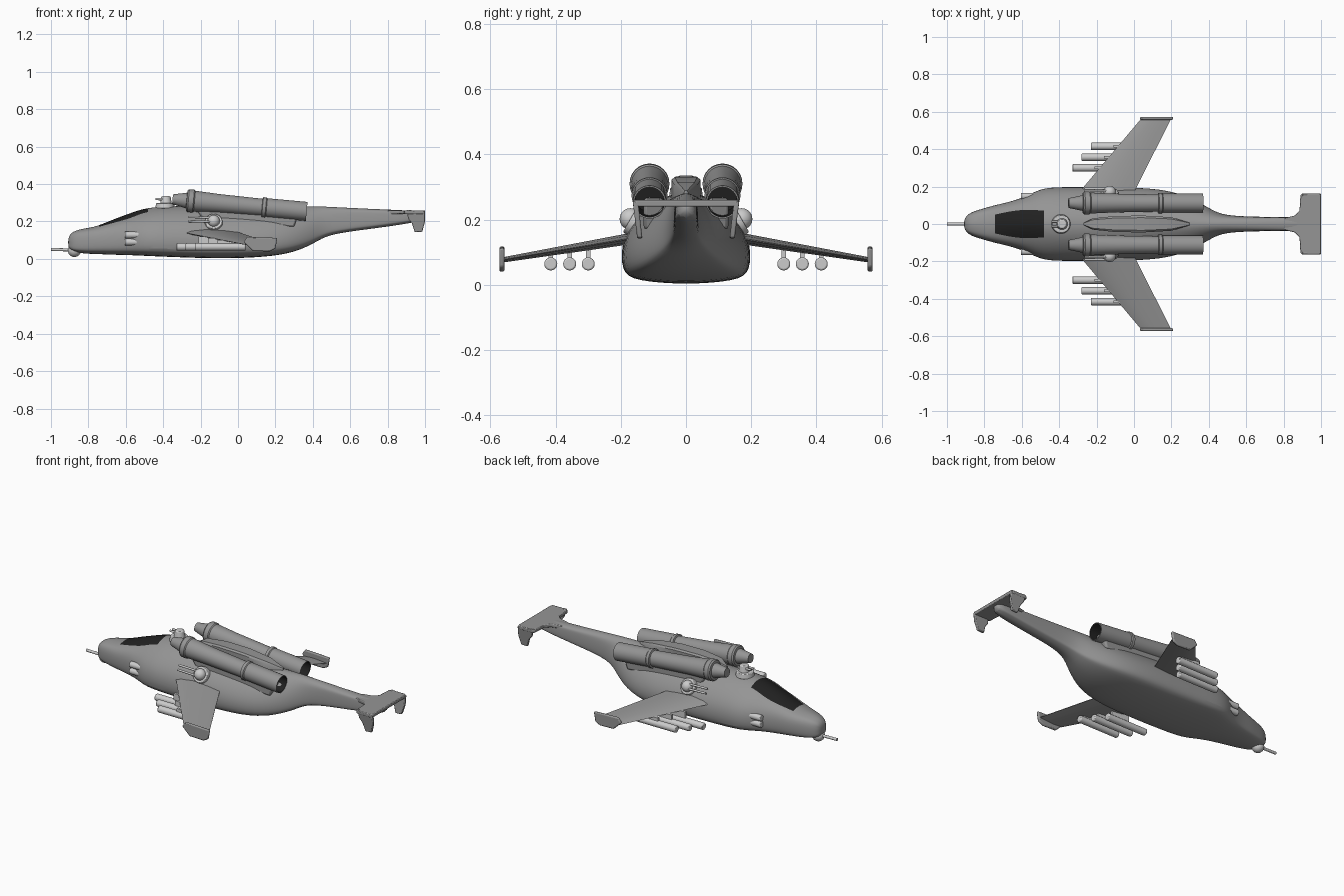
import bpy, bmesh, math
from mathutils import Vector, Matrix

if "Cube" in bpy.data.objects:
    bpy.data.objects.remove(bpy.data.objects["Cube"])

dark = bpy.data.materials.new("dark_glass")
dark.diffuse_color = (0.015, 0.015, 0.015, 1)
dark.use_nodes = True
dark.node_tree.nodes["Principled BSDF"].inputs["Base Color"].default_value = dark.diffuse_color
grey = bpy.data.materials.new("hull_grey")
grey.diffuse_color = (0.3, 0.3, 0.3, 1)
grey.use_nodes = True
grey.node_tree.nodes["Principled BSDF"].inputs["Base Color"].default_value = grey.diffuse_color


def finish(name, bm, bevel=0, subsurf=0, mats=(), angle=35):
    bmesh.ops.recalc_face_normals(bm, faces=bm.faces)
    me = bpy.data.meshes.new(name)
    bm.to_mesh(me)
    bm.free()
    ob = bpy.data.objects.new(name, me)
    bpy.context.collection.objects.link(ob)
    for m in mats:
        me.materials.append(m)
    if bevel:
        mod = ob.modifiers.new("bevel", 'BEVEL')
        mod.width, mod.segments = bevel, 2
    if subsurf:
        mod = ob.modifiers.new("smooth", 'SUBSURF')
        mod.levels = mod.render_levels = subsurf
    bpy.ops.object.select_all(action='DESELECT')
    bpy.context.view_layer.objects.active = ob
    ob.select_set(True)
    bpy.ops.object.shade_smooth_by_angle(angle=math.radians(angle))
    return ob


def loft(name, rings, dark_face=None, **kw):
    bm = bmesh.new()
    vs = [[bm.verts.new(p) for p in r] for r in rings]
    n = len(vs[0])
    for i in range(len(vs) - 1):
        for j in range(n):
            k = (j + 1) % n
            f = bm.faces.new((vs[i][j], vs[i][k], vs[i + 1][k], vs[i + 1][j]))
            if dark_face and dark_face(i, j):
                f.material_index = 1
    bm.faces.new(vs[0])
    bm.faces.new(vs[-1])
    return finish(name, bm, **kw)


def cyl(name, a, b, r1, r2=None, bevel=0, sides=24):
    a, b = Vector(a), Vector(b)
    d = b - a
    bm = bmesh.new()
    bmesh.ops.create_cone(bm, cap_ends=True, segments=sides, radius1=r1, radius2=r2 or r1, depth=d.length,
                          matrix=Matrix.Translation((a + b) / 2) @ d.to_track_quat('Z', 'Y').to_matrix().to_4x4())
    return finish(name, bm, bevel)


def ball(name, c, r):
    bm = bmesh.new()
    bmesh.ops.create_uvsphere(bm, u_segments=24, v_segments=14, radius=r, matrix=Matrix.Translation(c))
    return finish(name, bm)


# Fuselage and boom: x, top z, deck half width, deck z, half width, waist z, chine z, keel z
stations = [
    (-.91, .125, .02, .12, .035, .095, .06, .045),
    (-.87, .158, .035, .148, .065, .11, .05, .03),
    (-.80, .168, .045, .16, .085, .12, .05, .023),
    (-.75, .178, .052, .17, .10, .125, .05, .022),
    (-.66, .224, .078, .193, .12, .13, .05, .018),
    (-.57, .262, .087, .215, .15, .135, .05, .016),
    (-.49, .280, .068, .262, .198, .14, .045, .012),
    (-.35, .29, .08, .27, .199, .14, .04, .006),
    (-.10, .29, .08, .265, .199, .13, .04, -.003),
    (.15, .285, .07, .255, .192, .12, .04, .005),
    (.30, .29, .055, .26, .145, .13, .06, .03),
    (.41, .287, .035, .27, .08, .16, .10, .08),
    (.48, .283, .03, .27, .043, .20, .15, .128),
    (.70, .27, .03, .262, .038, .21, .175, .155),
    (.90, .262, .03, .255, .036, .225, .20, .183),
    (.985, .255, .03, .25, .03, .235, .215, .20),
]


def hull_ring(x, zt, tw, tz, w, zm, zl, zb):
    half = [(tw, tz), (.4 * tw + .6 * w, (tz + zm) / 2 + .01), (w, zm), (w, zl), (.8 * w, zb + .012)]
    pts = [(0, zt)] + half + [(0, zb)] + [(-y, z) for y, z in reversed(half)]
    return [(x, y, z) for y, z in pts]


# Canopy glass is the upper strip of hull faces
loft("fuselage", [hull_ring(*s) for s in stations], lambda i, j: 3 <= i <= 5 and j in (0, 11),
     subsurf=2, mats=(grey, dark), angle=60)

# Spine fairing between the engines
spine = [(-.27, .006, .295), (-.22, .03, .322), (-.1, .043, .332), (.05, .045, .33), (.2, .036, .315), (.3, .006, .29)]
loft("spine_fairing", [[(x, -w, .25), (x, w, .25), (x, w, z - .008), (x, w * .75, z), (x, -w * .75, z), (x, -w, z - .008)]
                       for x, w, z in spine], mats=(grey,))

# Nose gun
ball("nose_turret", (-.875, 0, .045), .035)
cyl("nose_gun", (-.89, 0, .048), (-1, 0, .05), .008)

# Top turret
cyl("top_turret_ring", (-.39, 0, .27), (-.39, 0, .298), .052, .048, .003)
cyl("top_turret", (-.385, 0, .29), (-.385, 0, .335), .032, .024, .005)
for y in (-.012, .012):
    cyl("top_turret_gun", (-.38, y, .318), (-.44, y, .32), .006, sides=12)

# Tail plane, with fillets into the boom
plan = [(.80, .03), (.86, .045), (.885, .07), (.89, .155), (.90, .163), (.99, .163), (1.0, .155)]
plan += [(x, -y) for x, y in reversed(plan)]
loft("tail_plane", [[(x, y, z) for x, y in plan] for z in (.24, .26)], bevel=.004, mats=(grey,))

fin = [(.90, .262), (1.0, .255), (1.0, .2), (.985, .145), (.945, .142), (.93, .19), (.91, .215)]
tip = [(.03, .09), (.05, .118), (.21, .112), (.20, .055), (.17, .04), (.08, .042)]
# Engine profile: distance along the axis, radius
engine = [(0, .001), (0, .026), (.075, .042), (.077, .055), (.085, .061), (.112, .061), (.118, .056), (.25, .05),
          (.48, .046), (.483, .055), (.5, .055), (.505, .051), (.72, .051), (.72, .046), (.56, .044), (.56, .001)]
tilt = Matrix.Rotation(math.radians(5.2), 4, 'Y')
section = [(0, 0), (.12, .6), (.4, 1), (.75, .6), (1, .1), (1, -.1), (.75, -.6), (.4, -1), (.12, -.6)]

for s in (-1, 1):
    # Engine with hollow dark exhaust
    place = Matrix.Translation((-.35, s * .112, .319)) @ tilt
    rings = [[place @ Vector((t, r * math.cos(a * math.tau / 32), r * math.sin(a * math.tau / 32)))
              for a in range(32)] for t, r in engine]
    loft("engine", rings, lambda i, j: i >= 13, mats=(grey, dark))
    mount = [(-.24, .29), (.33, .26), (.30, .17), (-.18, .2)]
    loft("engine_mount", [[(x, s * y, z) for x, z in mount] for y in (.07, .13)], bevel=.01, mats=(grey,))

    # Wing and tip plate
    wing = []
    for y, x0, x1, z, t in ((.15, -.31, -.01, .145, .018), (.565, .04, .20, .076, .008)):
        wing.append([(x0 + (x1 - x0) * u, s * y, z + t * v) for u, v in section])
    loft("wing", wing, mats=(grey,))
    loft("wing_tip_plate", [[(x, s * y, z) for x, z in tip] for y in (.557, .573)], bevel=.006, mats=(grey,))

    # Missiles on pylons
    for y, x in ((.30, -.33), (.357, -.28), (.415, -.23)):
        cyl("missile", (x, s * y, .064), (x + .27, s * y, .064), .02, bevel=.005)
        zt = .137 - (y - .2) * .166
        loft("missile_pylon", [[(x + a, s * (y + b), z) for a, b in ((.12, -.007), (.24, -.007), (.24, .007), (.12, .007))]
                               for z in (.07, zt)])

    # Side turret, leaning outward
    out = Vector((0, s * .87, .5))
    c = Vector((-.13, s * .155, .193))
    cyl("side_turret_ring", c - out * .02, c + out * .018, .05, .046, .003)
    ball("side_turret", c + out * .018, .033)
    for k in (-1, 1):
        g = c + out * .032 + Vector((0, -s * .5, .87)) * .013 * k
        cyl("side_turret_gun", g, g + Vector((-.135, 0, .004)), .006, sides=12)

    # Twin fixed guns on the nose flank
    for z in (.128, .09):
        cyl("flank_gun", (-.605, s * .148, z), (-.51, s * .148, z), .018, bevel=.003)

    # Hanging tail fin
    loft("tail_fin", [[(x, s * (y - (.262 - z) * .12), z) for x, z in fin] for y in (.148, .164)], bevel=.004, mats=(grey,))
